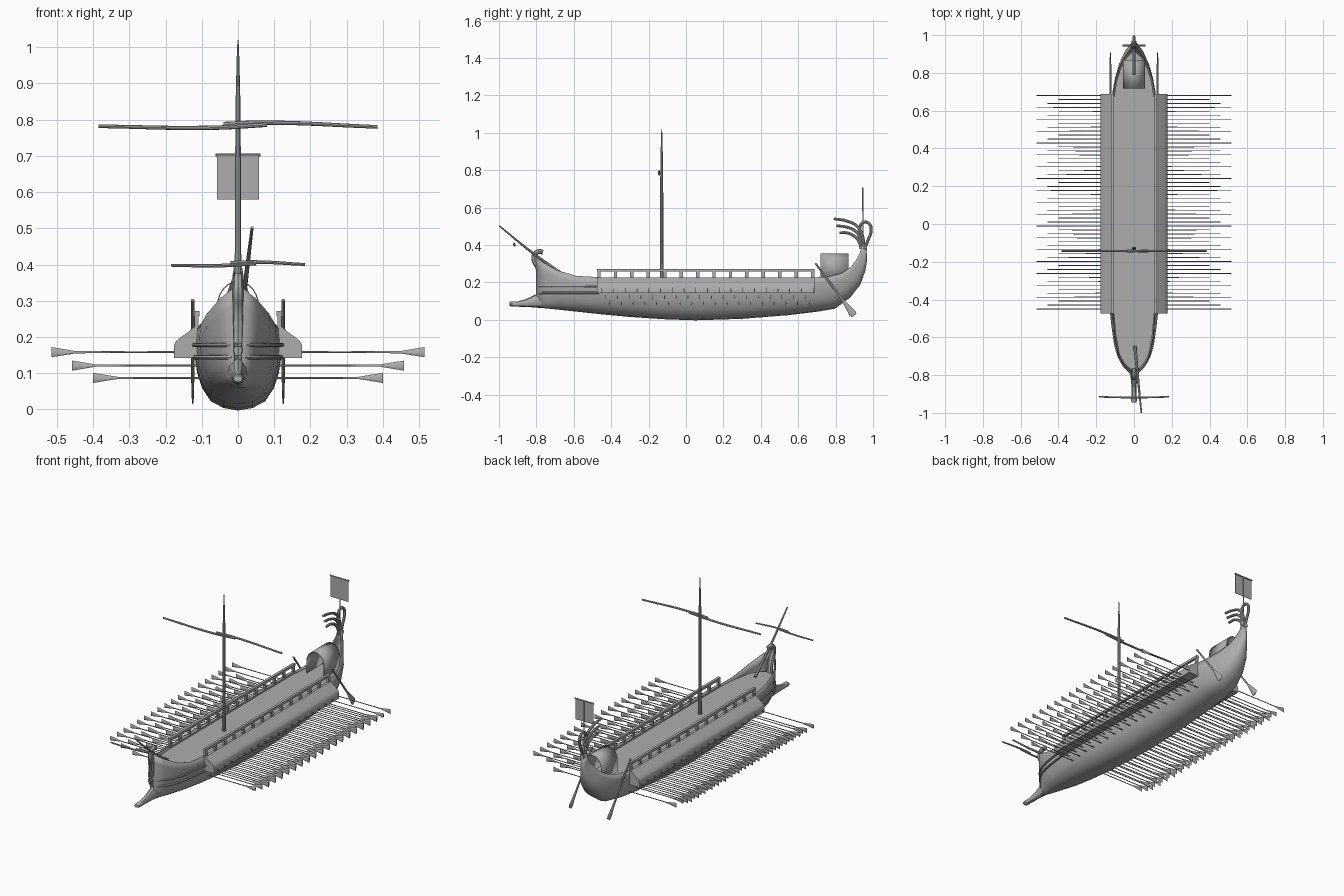
import bpy, math
from mathutils import Vector as V

if "Cube" in bpy.data.objects:
    bpy.data.objects.remove(bpy.data.objects["Cube"])

grey = bpy.data.materials.new("weathered_grey")
grey.diffuse_color = (0.42, 0.42, 0.42, 1)
grey.use_nodes = True
grey.node_tree.nodes["Principled BSDF"].inputs["Base Color"].default_value = grey.diffuse_color


def finish(ob, mirror=False, angle=35):
    """Material, smoothing and optional port/starboard mirroring."""
    ob.data.materials.clear()
    ob.data.materials.append(grey)
    ob.data.shade_smooth()
    ob.data.set_sharp_from_angle(angle=math.radians(angle))
    if mirror:
        ob.modifiers.new("Mirror", 'MIRROR')
    return ob


def mesh(name, verts, faces, **kw):
    me = bpy.data.meshes.new(name)
    me.from_pydata([tuple(v) for v in verts], [], faces)
    me.validate()
    ob = bpy.data.objects.new(name, me)
    bpy.context.collection.objects.link(ob)
    return finish(ob, **kw)


def loft(name, rings, closed=True, **kw):
    """Skin a list of equal-length cross-sections."""
    n = len(rings[0])
    verts = [p for r in rings for p in r]
    faces = []
    for i in range(len(rings) - 1):
        for j in range(n if closed else n - 1):
            k = (j + 1) % n
            faces.append((i*n + j, i*n + k, (i+1)*n + k, (i+1)*n + j))
    if closed:
        faces.append(tuple(reversed(range(n))))
        faces.append(tuple(range((len(rings) - 1)*n, len(rings)*n)))
    return mesh(name, verts, faces, **kw)


def ring(c, u, v, n=6):
    c, u, v = V(c), V(u), V(v)
    return [c + u*math.cos(a) + v*math.sin(a)
            for a in (math.pi/2 + 2*math.pi*i/n for i in range(n))]


def tube(name, pts, r0, r1, res=4, bevel=2, **kw):
    """Smooth round rod through points, radius running from r0 to r1."""
    cu = bpy.data.curves.new(name, 'CURVE')
    cu.dimensions, cu.bevel_depth, cu.bevel_resolution = '3D', 1, bevel
    cu.resolution_u, cu.use_fill_caps = res, True
    sp = cu.splines.new('BEZIER')
    sp.bezier_points.add(len(pts) - 1)
    for i, (bp, p) in enumerate(zip(sp.bezier_points, pts)):
        bp.co, bp.radius = p, r0 + (r1 - r0)*i/(len(pts) - 1)
        bp.handle_left_type = bp.handle_right_type = 'AUTO'
    tmp = bpy.data.objects.new(name + "_path", cu)
    bpy.context.collection.objects.link(tmp)
    bpy.context.view_layer.update()
    me = bpy.data.meshes.new_from_object(tmp.evaluated_get(bpy.context.evaluated_depsgraph_get()))
    bpy.data.objects.remove(tmp)
    ob = bpy.data.objects.new(name, me)
    bpy.context.collection.objects.link(ob)
    return finish(ob, **kw)


def box(name, lo, hi, **kw):
    return loft(name, [[(lo[0], y, lo[2]), (hi[0], y, lo[2]), (hi[0], y, hi[2]), (lo[0], y, hi[2])]
                       for y in (lo[1], hi[1])], **kw)


# Hull shell: keel y, keel z, sheer y, sheer z, half beam
stations = [(-.80, .068, -.80, .335, .012), (-.75, .064, -.76, .305, .050),
            (-.68, .057, -.69, .265, .085), (-.58, .046, -.59, .235, .103),
            (-.45, .032, -.45, .226, .113), (-.30, .018, -.30, .225, .118),
            (-.12, .006, -.12, .225, .118), (.05, .0, .05, .225, .118),
            (.30, .008, .30, .225, .118), (.55, .028, .55, .225, .117),
            (.70, .046, .69, .226, .112), (.795, .062, .77, .232, .097),
            (.875, .12, .83, .248, .077), (.93, .19, .88, .28, .052),
            (.955, .26, .912, .322, .028), (.965, .32, .93, .36, .014),
            (.962, .39, .938, .39, .009)]
half = [(0, 0), (.33, .03), (.62, .11), (.82, .27), (.93, .45), (.99, .65), (1, .82), (.97, 1)]
section = [(-f, t) for f, t in reversed(half[1:])] + half
hull = loft("hull", [[(b*f, ky + (sy - ky)*t, kz + (sz - kz)*t) for f, t in section]
                     for ky, kz, sy, sz, b in stations], closed=False, angle=50)
hull.modifiers.new("Planking", 'SOLIDIFY').thickness = .003

# Deck
outline = [(-.77, .015), (-.74, .05), (-.69, .078), (-.58, .098), (-.45, .108), (.65, .108),
           (.75, .094), (.82, .072), (.88, .04), (.91, .01)]
loft("deck", [[(-w, y, .217), (w, y, .217)] for y, w in outline], closed=False)

# Ram: y, bottom, top, half width
ram = [(-.945, .076, .093, .012), (-.935, .071, .098, .016), (-.90, .070, .098, .014),
       (-.85, .068, .112, .015), (-.80, .066, .138, .020), (-.74, .066, .155, .034)]
loft("ram", [ring((0, y, (a + b)/2), (w, 0, 0), (0, 0, (b - a)/2), 10) for y, a, b, w in ram])

# Curled stem post
tube("stem_post", [(0, -.775, .13), (0, -.778, .22), (0, -.79, .28), (0, -.812, .325),
                   (0, -.806, .353), (0, -.785, .365), (0, -.765, .36)], .018, .012)

# Bow wales
for name, z, k in (("upper_wale", .178, 1.0), ("lower_wale", .144, .98)):
    tube(name, [(x*k, y, z) for x, y in ((.005, -.798), (.052, -.752), (.088, -.68),
                                         (.108, -.58), (.122, -.465))], .006, .006, mirror=True)

# Outrigger boxes along both sides
prof = [(.105, .142), (.177, .142), (.177, .178), (.171, .188), (.16, .198), (.14, .212),
        (.122, .227), (.105, .227)]
loft("outrigger", [[(x, y, z) for x, z in prof] for y in (-.475, .687)], mirror=True)

# Deck rail on posts
box("rail", (.107, -.475, .258), (.122, .687, .272), mirror=True)
posts = 14
for i in range(posts):
    y = -.465 + i*1.142/(posts - 1)
    box("rail_post", (.109, y - .009, .222), (.120, y + .009, .26), mirror=True)

# Three banks of oars: inner x, tip x, height, first y, count
pitch = 1.13/18
for name, x0, x1, z, y, n in (("upper_oars", .13, .515, .158, -.45, 19),
                              ("middle_oars", .085, .459, .121, -.429, 18),
                              ("lower_oars", .075, .40, .087, -.408, 18)):
    parts = ((x0, .003, .003), (x0 + .15, .0025, .0025), (x1 - .067, .002, .003), (x1, .002, .014))
    oars = loft(name, [ring((x, y, z), (0, a, 0), (0, 0, b)) for x, a, b in parts])
    arr = oars.modifiers.new("Bank", 'ARRAY')
    arr.count, arr.use_relative_offset, arr.use_constant_offset = n, False, True
    arr.constant_offset_displace = (0, pitch, 0)
    oars.modifiers.new("Mirror", 'MIRROR')

# Steering oars: distance down the shaft, half width, half thickness
top, d, p = V((.125, .692, .302)), V((0, .595, -.804)), V((0, .804, .595))
loft("steering_oar", [ring(top + d*s, p*w, (t, 0, 0), 8) for s, w, t in
                      ((0, .005, .005), (.24, .006, .005), (.29, .013, .004),
                       (.335, .02, .003), (.348, .015, .002))], mirror=True)

# Main mast and its two-piece yard
loft("mast", [ring((0, -.13, z), (r, 0, 0), (0, r, 0), 10)
              for z, r in ((.21, .010), (.6, .009), (.85, .007), (1.0, .003), (1.02, .001))])
tube("yard_left", [(-.385, -.143, .782), (-.06, -.143, .778), (.08, -.143, .787)], .005, .007)
tube("yard_right", [(-.04, -.143, .787), (.06, -.143, .792), (.385, -.143, .78)], .007, .005)

# Raked bow mast and its yard
tube("bow_mast", [(.005, -.65, .235), (.022, -.83, .365), (.039, -.998, .502)], .009, .004)
tube("bow_yard_left", [(-.185, -.915, .398), (-.05, -.918, .397), (.05, -.918, .404)], .004, .006)
tube("bow_yard_right", [(-.02, -.918, .404), (.05, -.918, .407), (.185, -.915, .40)], .006, .004)

# Stern shelter, an open arch
arch = [(-.058, .217)] + [(-.058*math.cos(a), .285 + .07*math.sin(a))
                          for a in (math.pi*i/12 for i in range(13))] + [(.058, .217)]
shelter = loft("shelter", [[(x, y, z) for x, z in arch] for y in (.718, .868)], closed=False)
shelter.modifiers.new("Cloth", 'SOLIDIFY').thickness = .003

# Stern ornament: collar, curling plumes and loop
tube("stern_collar", [(0, .935, .383), (0, .968, .383)], .013, .013)
for pts in ([(.947, .38), (.945, .44), (.915, .50), (.86, .528), (.79, .54)],
            [(.942, .38), (.935, .43), (.905, .475), (.86, .495), (.805, .503)],
            [(.938, .38), (.925, .42), (.895, .45), (.86, .465), (.82, .465)]):
    tube("stern_plume", [(0, y, z) for y, z in pts], .009, .007)
tube("stern_loop", [(0, y, z) for y, z in ((.955, .38), (.935, .43), (.927, .485), (.952, .522),
                                           (.982, .51), (.99, .475), (.975, .43), (.955, .38))],
     .008, .008)

# Banner at the stern
tube("banner_pole", [(0, .947, .38), (0, .947, .705)], .003, .003)
tube("banner_bar", [(-.062, .945, .703), (.062, .945, .703)], .004, .004)
box("banner", (-.058, .942, .58), (.058, .944, .703))
